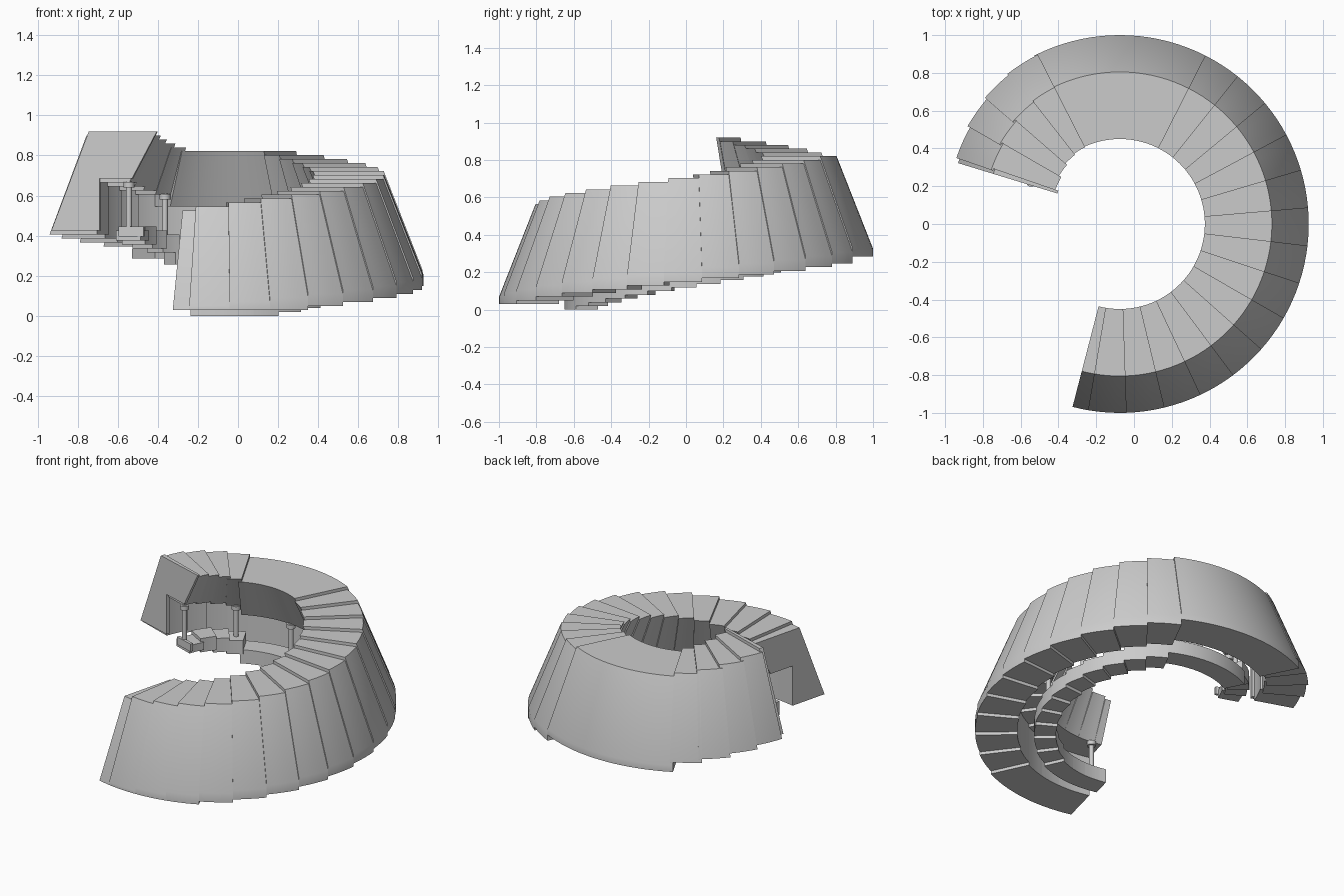
import bpy, bmesh
from math import radians, cos, sin, ceil

if "Cube" in bpy.data.objects:
    bpy.data.objects.remove(bpy.data.objects["Cube"])

RISE = 0.01975
CX = -0.075


def sweep(name, profile, a0, a1, centre):
    """Sweep a closed (radius, z) profile around a vertical axis, with end caps."""
    bm = bmesh.new()
    n = max(1, ceil((a1 - a0) / 3))
    rings = []
    for i in range(n + 1):
        a = radians(a0 + (a1 - a0) * i / n)
        rings.append([bm.verts.new((centre[0] + r * cos(a), centre[1] + r * sin(a), z))
                      for r, z in profile])
    m = len(profile)
    for p, q in zip(rings, rings[1:]):
        for j in range(m):
            k = (j + 1) % m
            bm.faces.new((p[j], q[j], q[k], p[k]))
    bm.faces.new(rings[0])
    bm.faces.new(rings[-1][::-1])
    bmesh.ops.remove_doubles(bm, verts=bm.verts, dist=1e-5)
    bmesh.ops.recalc_face_normals(bm, faces=bm.faces)
    me = bpy.data.meshes.new(name)
    bm.to_mesh(me)
    bm.free()
    ob = bpy.data.objects.new(name, me)
    bpy.context.collection.objects.link(ob)
    smooth(ob)
    return ob


def smooth(ob):
    bpy.ops.object.select_all(action='DESELECT')
    ob.select_set(True)
    bpy.context.view_layer.objects.active = ob
    bpy.ops.object.shade_smooth_by_angle(angle=radians(30))


# Angular layout: lower flight, long landing, upper flight
starts = [-104.5] + [-99.7 + 11.62 * i for i in range(14)] + [63]
starts += [117 + 11 * i for i in range(5)] + [163]

cells = []
for k in range(21):
    top = 0.525 + RISE * k
    if k < 15:
        base = 0.03 + RISE * max(0, k - 3)
    elif k == 15:
        base = 0.285
    else:
        base = 0.425 - RISE * (20 - k)
    shift = max(0, k - 15)
    centre = (CX + 0.02 * shift, 0.006 * shift)
    cells.append((starts[k], starts[k + 1], top, base, centre))

for k, (a0, a1, top, base, c) in enumerate(cells):
    # Sloped outer wall with overhanging stepped roof
    skirt = max(top - 0.495, base + 0.001)
    soffit = base + 0.26
    sweep(f"wall_step_{k}", [
        (1.0, base), (1.0, skirt), (0.805, top), (0.45, top),
        (0.58, soffit), (0.75, soffit), (0.75, base)], a0, a1, c)
    # Inner kerb ring
    kerb_top = base + (0.02 if k > 18 else 0.06)
    sweep(f"inner_kerb_{k}", [
        (0.52, base - 0.03), (0.65, base - 0.03),
        (0.65, kerb_top), (0.52, kerb_top)], a0, a1, c)


def cylinder(name, r, x, y, z0, z1):
    bpy.ops.mesh.primitive_cylinder_add(vertices=16, radius=r, depth=z1 - z0,
                                        location=(x, y, (z0 + z1) / 2))
    ob = bpy.context.object
    ob.name = name
    smooth(ob)


# Slim columns with capitals between kerb and roof
for i, ang in enumerate([-98, -62, -25, 12, 48, 85, 122, 160]):
    a0, a1, top, base, c = next(s for s in cells if s[0] <= ang < s[1])
    x, y = c[0] + 0.585 * cos(radians(ang)), c[1] + 0.585 * sin(radians(ang))
    cylinder(f"column_{i}", 0.015, x, y, base, base + 0.265)
    cylinder(f"column_capital_{i}", 0.027, x, y, base + 0.235, base + 0.262)
